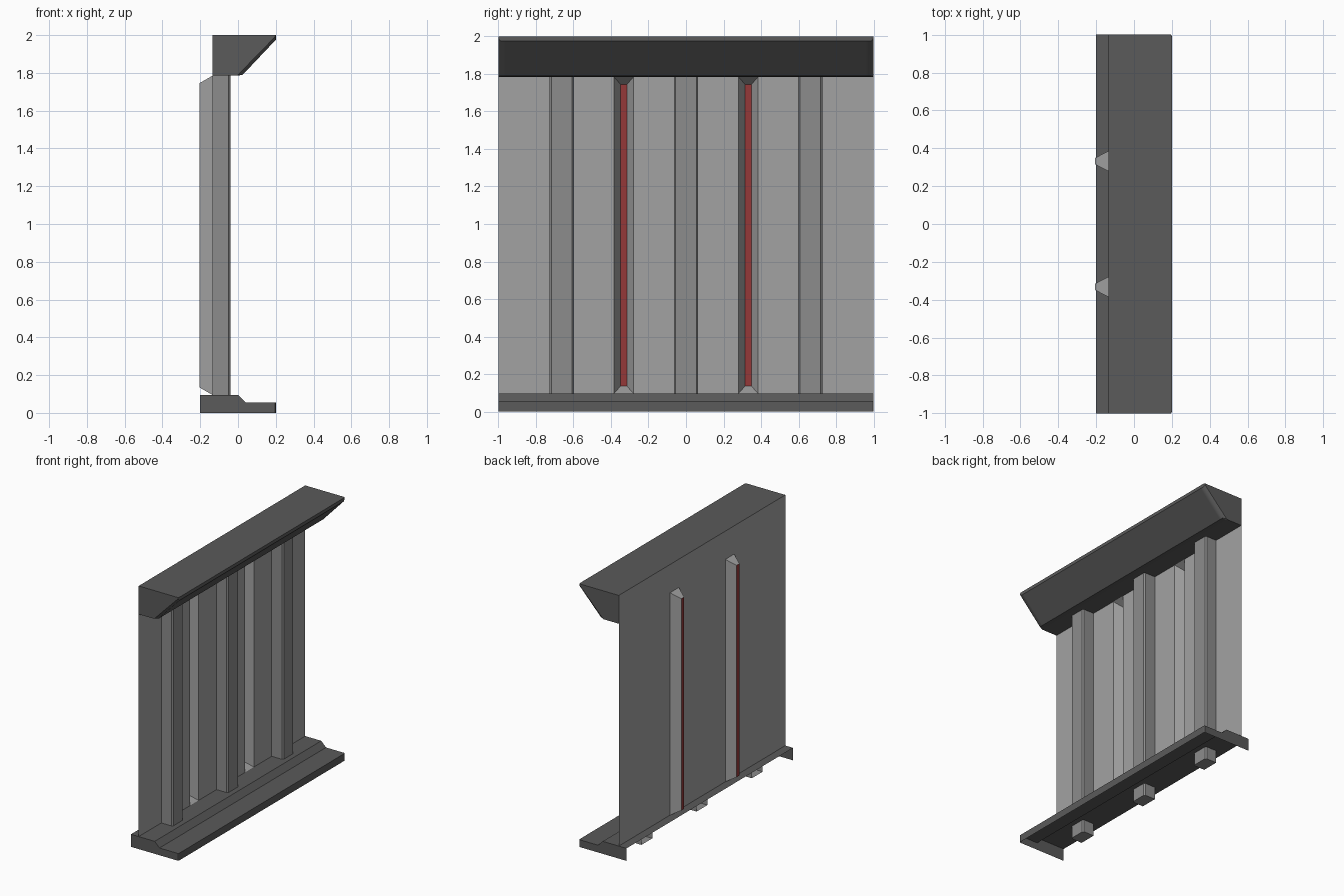
import bpy, bmesh

if "Cube" in bpy.data.objects:
    bpy.data.objects.remove(bpy.data.objects["Cube"])


def paint(name, r, g, b):
    mat = bpy.data.materials.new(name)
    mat.diffuse_color = (r, g, b, 1)
    mat.use_nodes = True
    mat.node_tree.nodes["Principled BSDF"].inputs["Base Color"].default_value = mat.diffuse_color
    return mat


DARK = paint("dark_grey", 0.103, 0.103, 0.103)
MID = paint("mid_grey", 0.262, 0.262, 0.262)
LIGHT = paint("light_grey", 0.363, 0.363, 0.363)
RED = paint("red_strip", 0.3, 0.04, 0.04)


def finish(name, bm, mat):
    mesh = bpy.data.meshes.new(name)
    bm.to_mesh(mesh)
    bm.free()
    mesh.materials.append(mat)
    obj = bpy.data.objects.new(name, mesh)
    bpy.context.collection.objects.link(obj)


def loft(name, mat, sections, skip=(), caps=(True, True), smooth=()):
    """Bridge matching closed sections; skipped segments stay open."""
    bm = bmesh.new()
    rings = [[bm.verts.new(p) for p in s] for s in sections]
    n = len(rings[0])
    for a, b in zip(rings, rings[1:]):
        for i in range(n):
            if i not in skip:
                j = (i + 1) % n
                face = bm.faces.new((a[i], a[j], b[j], b[i]))
                face.smooth = i in smooth
    if caps[0]:
        bm.faces.new(rings[0][::-1])
    if caps[1]:
        bm.faces.new(rings[-1])
    finish(name, bm, mat)


def rail(name, end, mid, inset, skip, smooth=()):
    """Long rail along y with slightly bevelled ends and holding loops."""
    rows = [(-1, end), (-1 + inset, mid), (-0.96, mid),
            (0.96, mid), (1 - inset, mid), (1, end)]
    loft(name, DARK, [[(x, y, z) for x, z in p] for y, p in rows], skip, smooth=smooth)


BACK, LOW, HIGH = -0.135, 0.095, 1.785

# Stepped floor kerb, open underneath and behind
kerb = [(-0.2, 0), (-0.2, LOW), (0, LOW), (0.04, 0.055)]
rail("floor_kerb", kerb + [(0.195, 0.055), (0.195, 0)],
     kerb + [(0.2, 0.055), (0.2, 0)], 0.008, (0, 5))

# Overhanging top rail, softly shaded along its slope
rail("top_rail",
     [(BACK, 2), (0.195, 2), (0.195, 1.99), (0, 1.79), (-0.005, HIGH), (BACK, HIGH)],
     [(BACK, 2), (0.2, 2), (0.2, 1.975), (0.025, 1.79), (-0.005, HIGH), (BACK, HIGH)],
     0.012, (5,), smooth=(2,))

# Wall sheet with openings for the two channels
CHANNELS, HALF = (-0.332, 0.332), 0.053
ys = [-1] + [c + s * HALF for c in CHANNELS for s in (-1, 1)] + [1]
zs = [LOW, HIGH, 2]
bm = bmesh.new()
grid = [[bm.verts.new((BACK, y, z)) for z in zs] for y in ys]
for i in range(5):
    for k in range(2):
        if k == 0 and i in (1, 3):
            continue
        bm.faces.new((grid[i][k], grid[i + 1][k], grid[i + 1][k + 1], grid[i][k + 1]))
finish("wall_panel", bm, LIGHT)


# Recessed channels with red strips at the bottom
def rect(x, c, h, z0, z1):
    return [(x, c - h, z0), (x, c + h, z0), (x, c + h, z1), (x, c - h, z1)]


for n, c in enumerate(CHANNELS, 1):
    inner = rect(-0.205, c, 0.0175, 0.135, 1.745)
    loft(f"channel_{n}", LIGHT, [inner, rect(BACK, c, HALF, LOW, HIGH)],
         caps=(False, False))
    loft(f"light_strip_{n}", RED, [inner], caps=(False, True))

# Three chamfered pillars reaching the floor
profile = [(BACK, -0.065), (-0.05, -0.065), (-0.04, -0.055),
           (-0.04, 0.055), (-0.05, 0.065), (BACK, 0.065)]
for n, c in enumerate((-0.663, 0, 0.663), 1):
    loft(f"pillar_{n}", MID, [[(x, c + y, z) for x, y in profile] for z in (0, HIGH)],
         skip=(5,), caps=(True, False))
